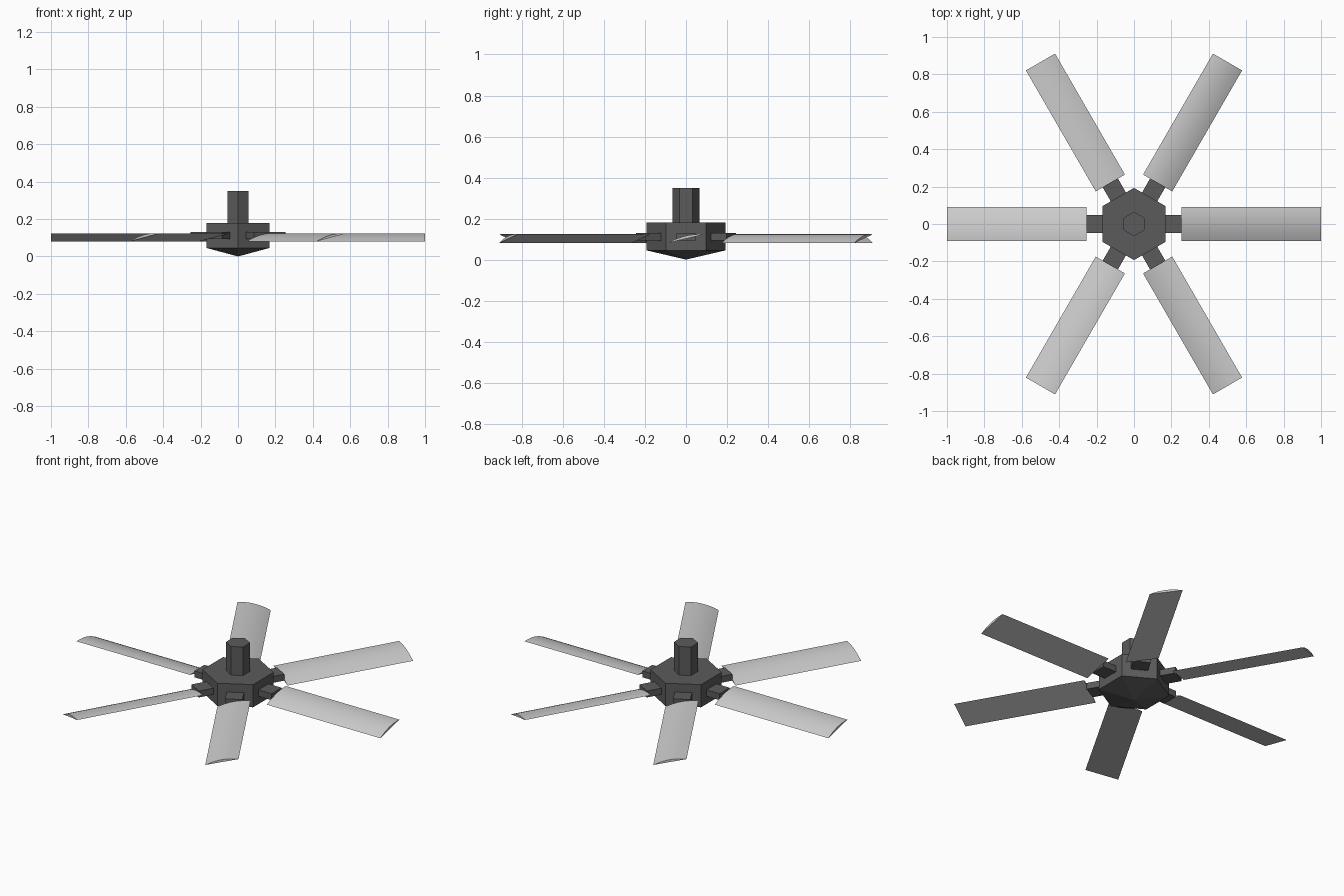
import bpy, bmesh, math
from mathutils import Matrix

if "Cube" in bpy.data.objects:
    bpy.data.objects.remove(bpy.data.objects["Cube"])


def material(name, value):
    m = bpy.data.materials.new(name)
    m.diffuse_color = (value, value, value, 1)
    m.use_nodes = True
    m.node_tree.nodes["Principled BSDF"].inputs["Base Color"].default_value = m.diffuse_color
    return m


dark = material("dark grey", 0.105)
light = material("light grey", 0.60)


def finish(bm, name, mat):
    bmesh.ops.recalc_face_normals(bm, faces=bm.faces)
    mesh = bpy.data.meshes.new(name)
    bm.to_mesh(mesh)
    bm.free()
    mesh.materials.append(mat)
    ob = bpy.data.objects.new(name, mesh)
    bpy.context.collection.objects.link(ob)
    return ob


def hexagon(bm, r, z):
    # corners point along +y and -y
    return [bm.verts.new((r * math.cos(math.radians(30 + 60 * i)),
                          r * math.sin(math.radians(30 + 60 * i)), z)) for i in range(6)]


def bridge(bm, a, b):
    n = len(a)
    for i in range(n):
        bm.faces.new((a[i], a[(i + 1) % n], b[(i + 1) % n], b[i]))


# hub: hexagonal block with a shallow pointed underside
bm = bmesh.new()
low, high = hexagon(bm, 0.193, 0.045), hexagon(bm, 0.193, 0.18)
tip = bm.verts.new((0, 0, 0))
bridge(bm, low, high)
bm.faces.new(high)
for i in range(6):
    bm.faces.new((low[i], low[(i + 1) % 6], tip))
finish(bm, "hub", dark)

# shaft: slim hexagonal rod on top of the hub
bm = bmesh.new()
low, high = hexagon(bm, 0.065, 0.175), hexagon(bm, 0.065, 0.35)
bridge(bm, low, high)
bm.faces.new(high)
bm.faces.new(low)
finish(bm, "shaft", dark)

# blade section: flat underside, arched top, rising towards +y
HALF, RISE, ARCH, STEPS = 0.09, 0.042, 0.014, 10
section = []
for i in range(STEPS + 1):
    t = i / STEPS
    section.append((HALF * (2 * t - 1), 0.081 + RISE * t + ARCH * 4 * t * (1 - t)))

for k in range(6):
    turn = Matrix.Rotation(math.radians(60 * k), 4, 'Z')

    # arm joining the blade to the hub
    bm = bmesh.new()
    bmesh.ops.create_cube(bm, size=1)
    bmesh.ops.scale(bm, vec=(0.115, 0.094, 0.038), verts=bm.verts)
    bmesh.ops.translate(bm, vec=(0.1975, 0, 0.111), verts=bm.verts)
    bm.transform(turn)
    finish(bm, f"arm_{k + 1}", dark)

    # blade extruded along its length
    bm = bmesh.new()
    inner = [bm.verts.new((0.253, y, z)) for y, z in section]
    outer = [bm.verts.new((1.0, y, z)) for y, z in section]
    bridge(bm, inner, outer)
    bm.faces.new(inner)
    bm.faces.new(outer)
    bm.transform(turn)
    blade = finish(bm, f"blade_{k + 1}", light)
    bpy.ops.object.select_all(action='DESELECT')
    blade.select_set(True)
    bpy.context.view_layer.objects.active = blade
    bpy.ops.object.shade_smooth_by_angle(angle=math.radians(15))
